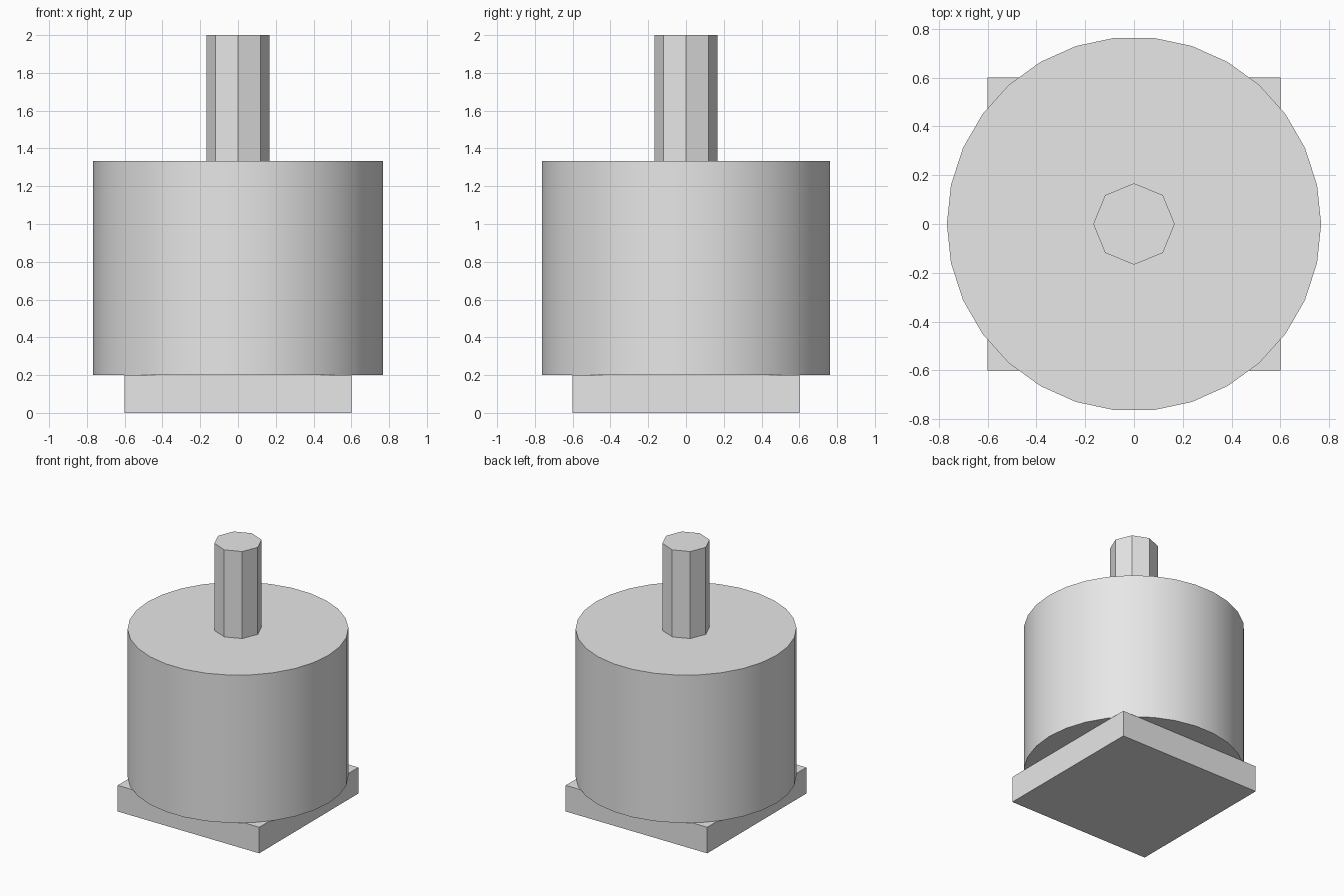
import bpy
import math

cube = bpy.data.objects.get("Cube")
if cube:
    bpy.data.objects.remove(cube, do_unlink=True)

# Single plain grey finish
GREY = (0.8, 0.8, 0.8, 1.0)
grey = bpy.data.materials.new("plain_grey")
grey.use_nodes = True
grey.diffuse_color = GREY
for node in grey.node_tree.nodes:
    if node.type == 'BSDF_PRINCIPLED':
        node.inputs["Base Color"].default_value = GREY


def finish(name):
    part = bpy.context.object
    part.name = name
    part.data.name = name
    part.data.materials.append(grey)
    return part


def post(name, sides, radius, bottom, top):
    """Upright cylinder with a corner on the x axis."""
    bpy.ops.mesh.primitive_cylinder_add(
        vertices=sides, radius=radius, depth=top - bottom,
        location=(0, 0, (bottom + top) / 2), rotation=(0, 0, math.pi / 2))
    bpy.ops.object.transform_apply(location=False, rotation=True, scale=False)
    return finish(name)


# Square base plate
bpy.ops.mesh.primitive_cube_add(size=1, location=(0, 0, 0.1))
bpy.context.object.scale = (1.2, 1.2, 0.2)
bpy.ops.object.transform_apply(location=False, rotation=False, scale=True)
finish("base_plate")

# Round drum body, smooth around the side
post("drum_body", 30, 0.767, 0.2, 1.333)
bpy.ops.object.shade_smooth_by_angle(angle=math.radians(30))

# Faceted octagonal shaft
post("top_shaft", 8, 0.167, 1.333, 2.0)
